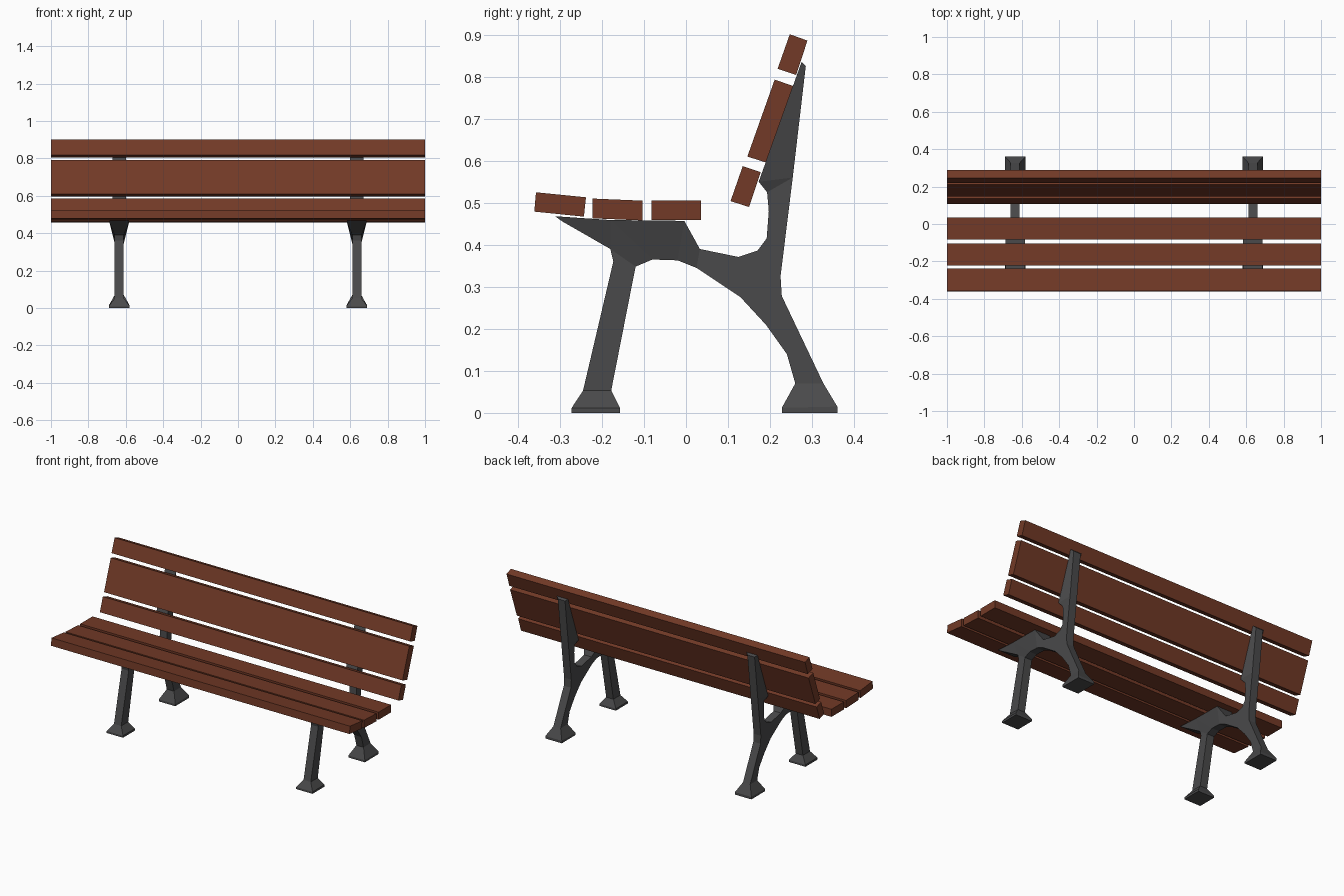
import bpy, bmesh


def material(name, rgb):
    m = bpy.data.materials.new(name)
    m.diffuse_color = (*rgb, 1)
    return m


wood = material("brown wood", (0.17, 0.042, 0.02))
iron = material("dark iron", (0.068, 0.068, 0.07))


def make_object(name, bm, mat):
    bmesh.ops.recalc_face_normals(bm, faces=bm.faces)
    me = bpy.data.meshes.new(name)
    bm.to_mesh(me)
    bm.free()
    me.materials.append(mat)
    ob = bpy.data.objects.new(name, me)
    bpy.context.collection.objects.link(ob)
    return ob


# Wooden slats: side profile (y, z) swept along the full width
slats = {
    "seat_slat_front": [(-.357, .525), (-.238, .513), (-.243, .467), (-.361, .479)],
    "seat_slat_middle": [(-.222, .510), (-.103, .505), (-.104, .458), (-.223, .463)],
    "seat_slat_rear": [(-.082, .505), (.036, .505), (.036, .459), (-.082, .459)],
    "back_slat_lower": [(.135, .587), (.178, .573), (.150, .490), (.106, .504)],
    "back_slat_middle": [(.211, .793), (.255, .778), (.190, .596), (.146, .610)],
    "back_slat_upper": [(.247, .901), (.289, .886), (.262, .804), (.218, .819)],
}
for name, prof in slats.items():
    bm = bmesh.new()
    face = bm.faces.new([bm.verts.new((-1, y, z)) for y, z in prof])
    ext = bmesh.ops.extrude_face_region(bm, geom=[face])["geom"]
    bmesh.ops.translate(bm, vec=(2, 0, 0),
                        verts=[v for v in ext if isinstance(v, bmesh.types.BMVert)])
    make_object(name, bm, wood)

# Cast iron frame: side outline (y, z), flared at feet, seat and back support
outline = [
    (-.272, 0), (-.272, .012), (-.245, .053), (-.173, .36), (-.18, .39),
    (-.295, .456), (-.312, .468), (-.18, .459), (-.004, .457), (.033, .39),
    (.125, .371), (.17, .386), (.192, .415), (.197, .48), (.193, .525),
    (.173, .55), (.275, .835), (.285, .825), (.254, .56), (.225, .325),
    (.228, .278), (.327, .07), (.36, .015), (.36, 0), (.228, 0),
    (.228, .012), (.26, .07), (.24, .14), (.19, .21), (.13, .275),
    (.025, .345), (-.02, .363), (-.08, .365), (-.12, .348), (-.178, .053),
    (-.157, .012), (-.157, 0)]
flare = {**dict.fromkeys((0, 1, 22, 23, 24, 25, 35, 36), .055),
         **dict.fromkeys((5, 6, 7, 8), .052), 15: .037, 16: .037, 17: .024}
# Side panels between outline points
panels = [(0, 1, 35, 36), (1, 2, 34, 35), (2, 3, 33, 34), (3, 4, 33),
          (4, 5, 6, 7), (4, 7, 32, 33), (7, 8, 31, 32), (8, 9, 30, 31),
          (9, 10, 29, 30), (10, 11, 28, 29), (11, 19, 20, 28), (11, 12, 19),
          (12, 13, 18, 19), (13, 14, 18), (14, 15, 18), (15, 16, 17, 18),
          (20, 21, 27, 28), (21, 26, 27), (21, 22, 25, 26), (22, 23, 24, 25)]


def frame(name, x):
    bm = bmesh.new()
    sides = []
    for s in (-1, 1):
        vs = [bm.verts.new((x + s * flare.get(i, .024), y, z))
              for i, (y, z) in enumerate(outline)]
        for p in panels:
            bm.faces.new([vs[i] for i in p])
        sides.append(vs)
    a, b = sides
    for i in range(len(outline)):
        bm.faces.new((a[i - 1], a[i], b[i], b[i - 1]))
    make_object(name, bm, iron)


frame("left_frame", -.635)
frame("right_frame", .635)
